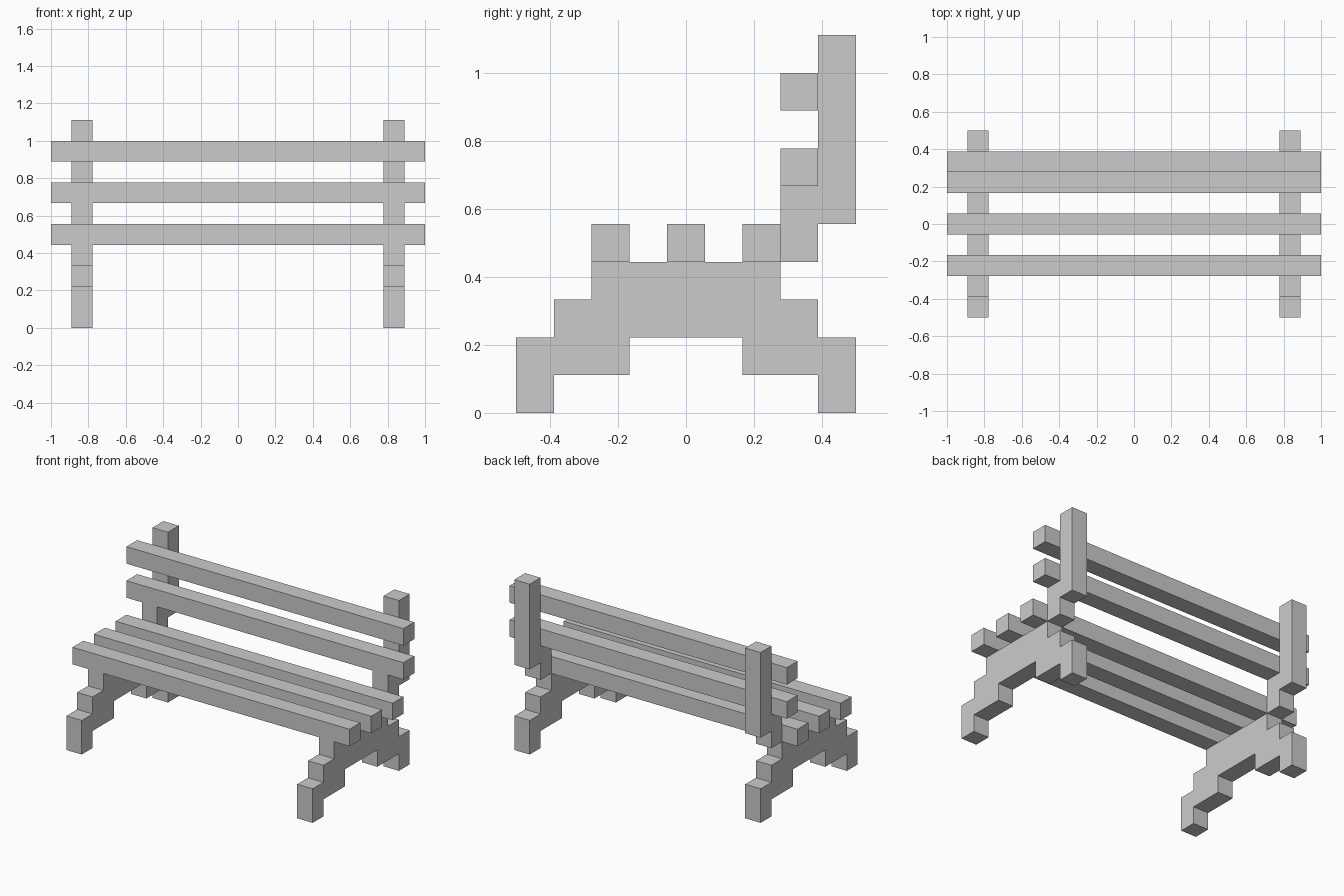
import bpy, bmesh

if "Cube" in bpy.data.objects:
    bpy.data.objects.remove(bpy.data.objects["Cube"])

U = 1 / 9  # side of one square bar


def extruded(name, outline, x0, x1, mirror=False):
    """Extrude a (y, z) outline, given in bar units, from x0 to x1."""
    bm = bmesh.new()
    face = bm.faces.new([bm.verts.new((x0 * U, y * U, z * U)) for y, z in outline])
    new = bmesh.ops.extrude_face_region(bm, geom=[face])["geom"]
    moved = [v for v in new if isinstance(v, bmesh.types.BMVert)]
    bmesh.ops.translate(bm, verts=moved, vec=((x1 - x0) * U, 0, 0))
    bmesh.ops.recalc_face_normals(bm, faces=bm.faces)
    mesh = bpy.data.meshes.new(name)
    bm.to_mesh(mesh)
    bm.free()
    obj = bpy.data.objects.new(name, mesh)
    bpy.context.collection.objects.link(obj)
    if mirror:
        obj.modifiers.new("Mirror", "MIRROR").use_mirror_merge = False
    return obj


def slat(name, y, z):
    """Full-width bar with its front lower edge at y, z."""
    extruded(name, [(y, z), (y + 1, z), (y + 1, z + 1), (y, z + 1)], -9, 9)


# Stepped leg frames, symmetric front to back
half = [(1.5, 2), (1.5, 1), (3.5, 1), (3.5, 0), (4.5, 0), (4.5, 2),
        (3.5, 2), (3.5, 3), (2.5, 3), (2.5, 4)]
extruded("leg_frames", half + [(-y, z) for y, z in reversed(half)], 7, 8, mirror=True)

# Stepped posts that carry the backrest
post = [(2.5, 4), (3.5, 4), (3.5, 5), (4.5, 5), (4.5, 10), (3.5, 10), (3.5, 6), (2.5, 6)]
extruded("back_posts", post, 7, 8, mirror=True)

# Seat slats
for i, y in enumerate((-2.5, -0.5, 1.5)):
    slat(f"seat_slat_{i + 1}", y, 4)

# Backrest slats
for i, z in enumerate((6, 8)):
    slat(f"back_slat_{i + 1}", 2.5, z)
